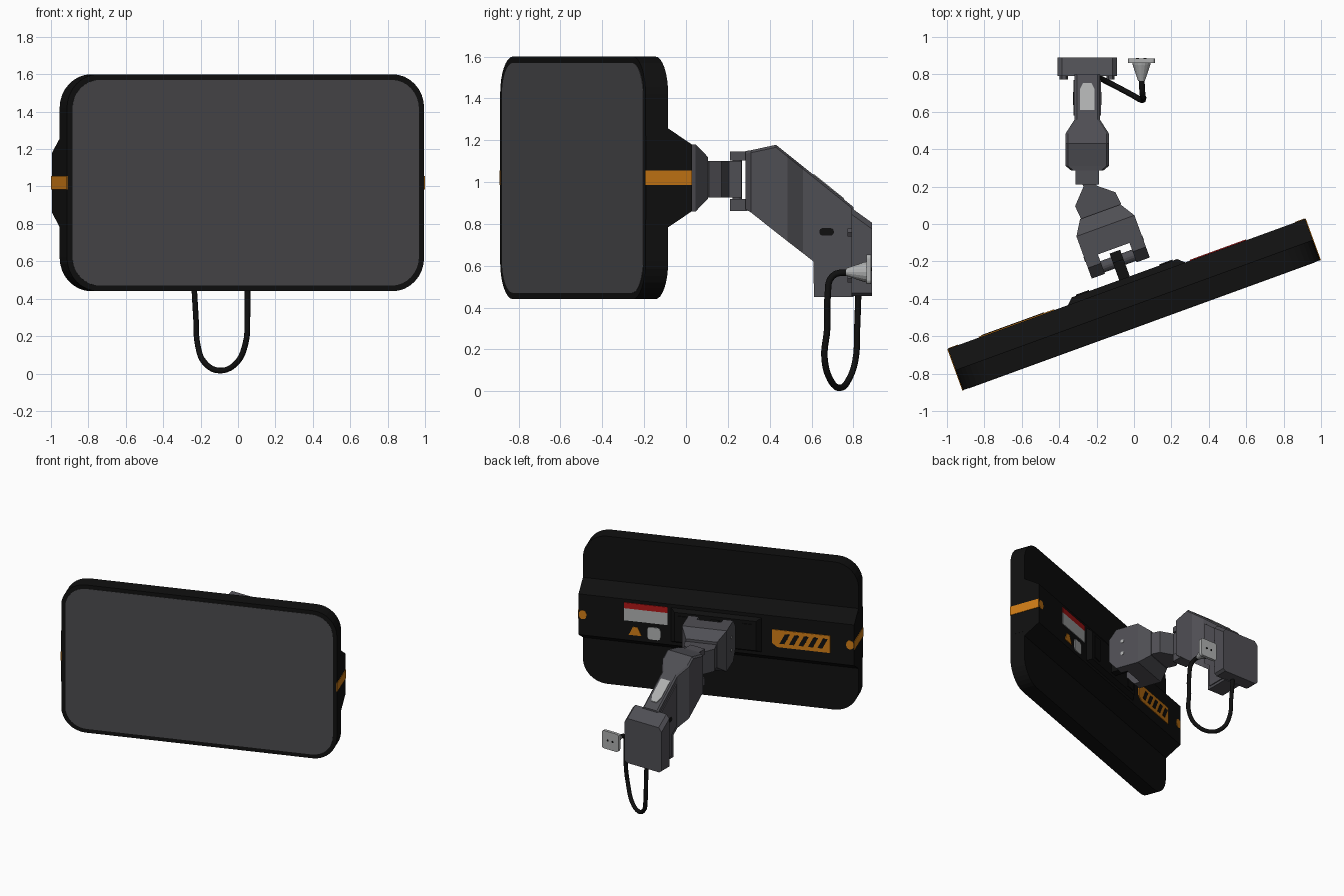
import bpy, bmesh, math
from mathutils import Matrix, Vector

if "Cube" in bpy.data.objects:
    bpy.data.objects.remove(bpy.data.objects["Cube"])


def material(name, rgb):
    m = bpy.data.materials.new(name)
    m.diffuse_color = (*rgb, 1)
    m.use_nodes = True
    m.node_tree.nodes["Principled BSDF"].inputs["Base Color"].default_value = m.diffuse_color
    return m


BLACK = material("matte_black", (0.005, 0.005, 0.005))
GREY = material("arm_grey", (0.078, 0.077, 0.088))
SCREEN = material("screen_grey", (0.07, 0.069, 0.074))
LIGHT = material("light_grey", (0.42, 0.43, 0.43))
ORANGE = material("warning_orange", (0.62, 0.2, 0.008))
RED = material("label_red", (0.42, 0.008, 0.008))

WORLD = Matrix.Identity(4)
# Screen frame: x along the screen, y out of its back, origin at back centre
PANEL = Matrix.Translation((-0.04, -0.32, 1.02)) @ Matrix.Rotation(math.radians(20), 4, 'Z')
ARM_X = -0.25


def loft(name, rings, mat, M=WORLD):
    """Join equal rings of points into a closed solid."""
    bm = bmesh.new()
    vs = [[bm.verts.new(M @ Vector(p)) for p in r] for r in rings]
    n = len(vs[0])
    bm.faces.new(vs[0])
    bm.faces.new(vs[-1])
    for a, b in zip(vs, vs[1:]):
        for i in range(n):
            j = (i + 1) % n
            bm.faces.new((a[i], a[j], b[j], b[i]))
    bmesh.ops.recalc_face_normals(bm, faces=bm.faces)
    me = bpy.data.meshes.new(name)
    bm.to_mesh(me)
    bm.free()
    me.materials.append(mat)
    ob = bpy.data.objects.new(name, me)
    bpy.context.collection.objects.link(ob)
    return ob


def place(axis, u, v, t):
    return {'x': (t, u, v), 'y': (u, t, v), 'z': (u, v, t)}[axis]


def prism(name, pts, axis, a, b, mat, M=WORLD):
    return loft(name, [[place(axis, u, v, t) for u, v in pts] for t in (a, b)], mat, M)


def rect(u0, u1, v0, v1):
    return [(u0, v0), (u1, v0), (u1, v1), (u0, v1)]


def box(name, x, y, z, mat, M=WORLD):
    return prism(name, rect(*x, *y), 'z', *z, mat, M)


def circle(u, v, r, n=16):
    return [(u + r * math.cos(2 * math.pi * i / n), v + r * math.sin(2 * math.pi * i / n)) for i in range(n)]


def rounded(w, h, r, n=8, cu=0, cv=0):
    pts = []
    for k, (sx, sy) in enumerate(((1, 1), (-1, 1), (-1, -1), (1, -1))):
        for i in range(n + 1):
            a = math.pi / 2 * (k + i / n)
            pts.append((cu + sx * (w - r) + r * math.cos(a), cv + sy * (h - r) + r * math.sin(a)))
    return pts


# Screen housing, glass and rear band
prism("screen_housing", rounded(1.016, 0.58, 0.18), 'y', -0.235, -0.12, BLACK, PANEL)
prism("screen_glass", rounded(0.986, 0.55, 0.155), 'y', -0.237, -0.231, SCREEN, PANEL)
prism("rear_band", [(-0.13, -0.235), (-0.118, -0.235), (0, -0.16), (0, 0.16), (-0.118, 0.235), (-0.13, 0.235)],
      'x', -1.016, 1.016, BLACK, PANEL)
prism("rear_band_core", rect(-0.234, -0.12, -0.2, 0.2), 'x', -1.0165, 1.0165, BLACK, PANEL)
loft("mount_plate", [[place('y', u, v, t) for u, v in rect(-w, w, -h, h)]
                     for t, w, h in ((-0.01, 0.345, 0.14), (0.032, 0.3, 0.115))], BLACK, PANEL)
for s in (-1, 1):
    prism("mount_rim", rect(s * 0.2, s * 0.275, -0.09, 0.09), 'y', 0.03, 0.038, BLACK, PANEL)
    # Orange stripes wrapping round both ends
    prism("end_stripe", rect(-0.236, 0.0, -0.035, 0.035), 'x', s * 1.014, s * 1.02, ORANGE, PANEL)
    prism("end_stripe_tip", rounded(0.027, 0.035, 0.026, 4, s * 0.985), 'y', -0.003, 0.003, ORANGE, PANEL)

# Orange vent with slanted slots
prism("vent_plate", [(-0.84, -0.08), (-0.45, -0.08), (-0.41, -0.05), (-0.41, 0.055), (-0.84, 0.055)],
      'y', -0.003, 0.005, ORANGE, PANEL)
for i in range(5):
    u = -0.485 - 0.07 * i
    prism("vent_slot", [(u - 0.018, -0.05), (u + 0.018, -0.05), (u - 0.022, 0.028), (u - 0.058, 0.028)],
          'y', 0.003, 0.008, BLACK, PANEL)

# Warning labels
prism("label_body", rect(0.36, 0.68, -0.005, 0.09), 'y', -0.003, 0.005, LIGHT, PANEL)
prism("label_header", rect(0.36, 0.68, 0.09, 0.135), 'y', -0.003, 0.005, RED, PANEL)
prism("warning_triangle", [(0.55, -0.115), (0.645, -0.115), (0.615, -0.05), (0.58, -0.05)],
      'y', -0.003, 0.005, ORANGE, PANEL)
prism("small_label", rounded(0.048, 0.048, 0.02, 2, 0.46, -0.085), 'y', -0.003, 0.005, LIGHT, PANEL)

# Tilt hinge: tongue, pin and fork
prism("tilt_tongue", [(0.02, -0.09), (0.13, -0.09), (0.183, -0.05), (0.183, 0.05), (0.13, 0.09), (0.02, 0.09)],
      'x', -0.03, 0.03, BLACK, PANEL)
prism("tilt_pin", circle(0.13, 0, 0.032), 'x', -0.12, 0.12, GREY, PANEL)
for s in (-1, 1):
    prism("fork_cheek", [(0.09, -0.09), (0.15, -0.16), (0.2, -0.16), (0.2, 0.16), (0.15, 0.16), (0.09, 0.09)],
          'x', s * 0.09, s * 0.165, GREY, PANEL)
    for z in (-0.05, 0.05):
        prism("fork_screw", circle(0.2, z, 0.014, 8), 'x', s * 0.16, s * 0.168, LIGHT, PANEL)
loft("fork_block", [[place('y', u, v, t) for u, v in rect(-w, w, -h, h)]
                    for t, w, h in ((0.2, 0.165, 0.16), (0.33, 0.165, 0.16), (0.41, 0.115, 0.1))], GREY, PANEL)

# Swivel link between the fork and the arm
prism("swivel_link", [(-0.315, 0.095), (-0.28, 0.02), (-0.09, 0.03), (-0.07, 0.11), (-0.1, 0.17), (-0.2, 0.205),
                      (-0.2, 0.265), (-0.3, 0.265), (-0.27, 0.2)], 'z', 0.925, 1.1, GREY)
prism("swivel_pin", circle(ARM_X, 0.245, 0.022), 'z', 0.88, 1.13, GREY)
for z0, z1 in ((0.862, 0.92), (1.102, 1.145)):
    box("arm_clevis", (ARM_X - 0.062, ARM_X + 0.062), (0.21, 0.295), (z0, z1), GREY)

# Main sloping arm: (y, bottom, top, half width)
ARM = [(0.285, 0.87, 1.148, 0.085), (0.31, 0.855, 1.152, 0.115), (0.43, 0.76, 1.178, 0.115),
       (0.485, 0.717, 1.134, 0.115), (0.56, 0.659, 1.074, 0.067), (0.61, 0.62, 1.034, 0.067),
       (0.611, 0.45, 1.033, 0.067), (0.8, 0.45, 0.881, 0.067)]
loft("arm_body", [[(ARM_X + s * (w - c), y, z + d) for s, z, c, d in (
    (-1, lo, 0, 0), (1, lo, 0, 0), (1, hi, 0, -0.012), (1, hi, 0.012, 0),
    (-1, hi, 0.012, 0), (-1, hi, 0, -0.012))] for y, lo, hi, w in ARM], GREY)
for s in (-1, 1):
    x = ARM_X + s * 0.067
    prism("arm_side_cover", [(0.635, 0.47), (0.77, 0.47), (0.77, 0.86), (0.58, 1.01), (0.58, 0.68), (0.635, 0.64)],
          'x', x - s * 0.002, x + s * 0.007, GREY)
    prism("arm_side_mark", rounded(0.035, 0.018, 0.017, 4, 0.672, 0.762), 'x', x, x + s * 0.01, BLACK)


def slope(y):
    return 1.178 - 0.803 * (y - 0.43)


# Light label on the sloping top
loft("arm_top_label", [[(ARM_X + u, y, slope(y) + d) for u, y in (
    (-0.04, 0.61), (0.04, 0.61), (0.04, 0.72), (0.022, 0.755), (-0.022, 0.755), (-0.04, 0.72))]
    for d in (-0.002, 0.006)], LIGHT)

# Wall base with a sloped top and cut corners
loft("wall_base", [[(ARM_X + u, y, z) for u, z in (
    (-0.16, 0.47), (-0.14, 0.455), (0.14, 0.455), (0.16, 0.47), (0.16, top - 0.03), (0.135, top),
    (-0.135, top), (-0.16, top - 0.03))] for y, top in ((0.792, 0.875), (0.89, 0.805))], GREY)
for s in (-1, 1):
    for z in (0.54, 0.76):
        prism("base_bolt", circle(ARM_X + s * 0.125, z, 0.022, 6), 'y', 0.772, 0.8, GREY)

# Wall outlet: plate, cone and screws
prism("outlet_plate", rounded(0.072, 0.07, 0.018, 4, 0.04, 0.583), 'y', 0.862, 0.885, LIGHT)
loft("outlet_cone", [[(u, y, v) for u, v in circle(0.04, 0.57, r)]
                     for y, r in ((0.865, 0.05), (0.85, 0.047), (0.765, 0.018))], LIGHT)
for dx in (-0.02, 0.02):
    prism("outlet_screw", circle(0.04 + dx, 0.583, 0.008, 8), 'y', 0.88, 0.888, BLACK)

# Hanging power cable
PATH = [(0.04, 0.785, 0.57), (0.045, 0.7, 0.55), (0.05, 0.677, 0.45), (0.05, 0.675, 0.3), (0.04, 0.662, 0.16),
        (-0.01, 0.69, 0.055), (-0.1, 0.738, 0.016), (-0.18, 0.78, 0.06), (-0.215, 0.81, 0.15),
        (-0.225, 0.818, 0.3), (-0.235, 0.824, 0.47)]
cu = bpy.data.curves.new("power_cable", 'CURVE')
cu.dimensions = '3D'
cu.bevel_depth = 0.0155
cu.bevel_resolution = 2
cu.resolution_u = 5
cu.use_fill_caps = True
sp = cu.splines.new('BEZIER')
sp.bezier_points.add(len(PATH) - 1)
for bp, co in zip(sp.bezier_points, PATH):
    bp.co = co
    bp.handle_left_type = bp.handle_right_type = 'AUTO'
cu.materials.append(BLACK)
bpy.context.collection.objects.link(bpy.data.objects.new("power_cable", cu))
